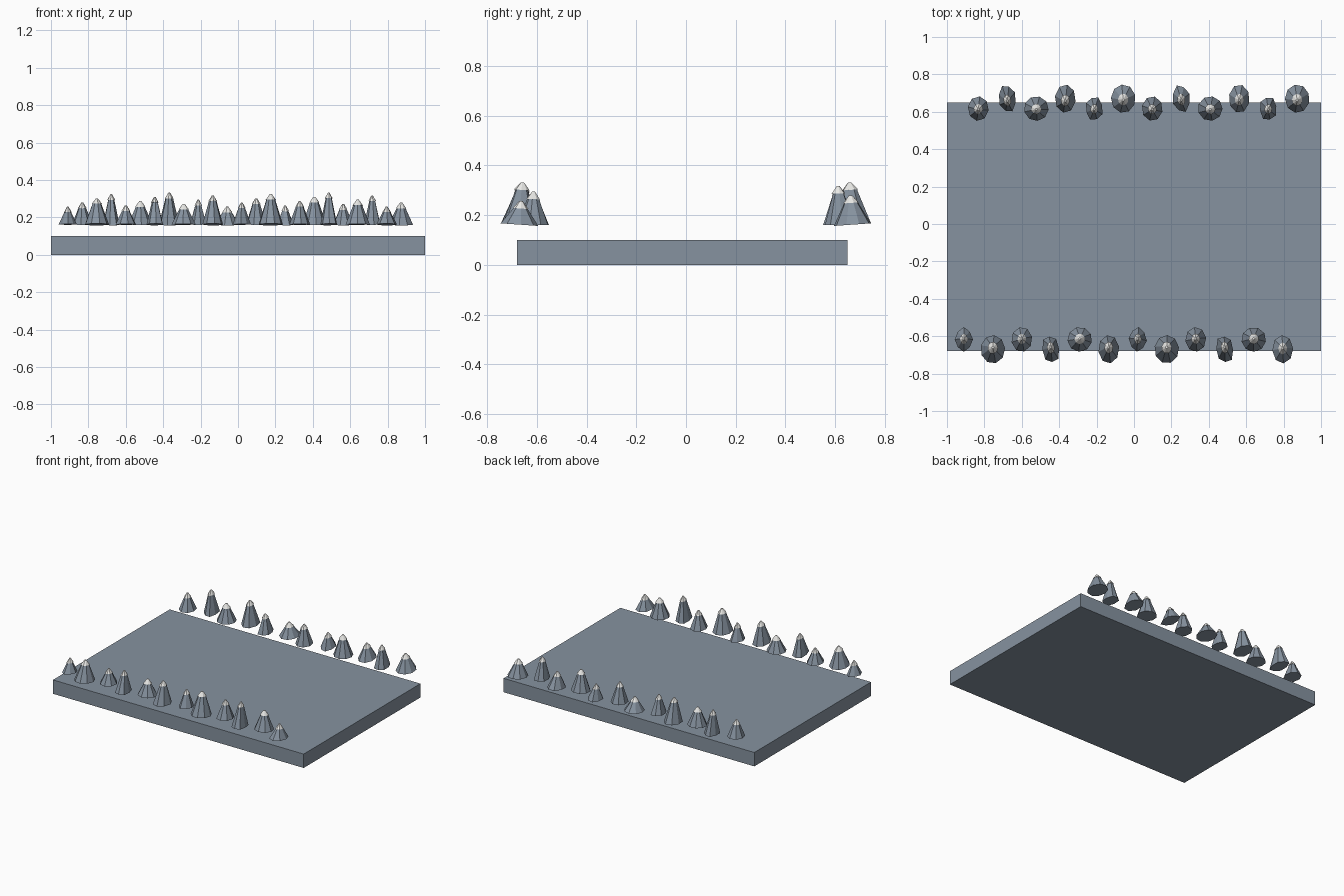
import bpy
import bmesh
import math
from mathutils import Matrix

cube = bpy.data.objects.get("Cube")
if cube:
    bpy.data.objects.remove(cube, do_unlink=True)


def make_material(name, rgb):
    mat = bpy.data.materials.new(name)
    mat.use_nodes = True
    mat.diffuse_color = (*rgb, 1)
    mat.node_tree.nodes["Principled BSDF"].inputs["Base Color"].default_value = (*rgb, 1)
    return mat


stone = make_material("slate grey", (0.24, 0.29, 0.35))
snow = make_material("snow white", (0.80, 0.80, 0.78))


def add_object(name, bm, materials):
    mesh = bpy.data.meshes.new(name)
    bm.to_mesh(mesh)
    bm.free()
    for mat in materials:
        mesh.materials.append(mat)
    obj = bpy.data.objects.new(name, mesh)
    bpy.context.collection.objects.link(obj)
    return obj


def add_frustum(bm, sides, r_low, r_high, z_low, z_high, mat, ridge=0):
    """Faceted cone section; ridge pulls in every second side edge."""
    ret = bmesh.ops.create_cone(
        bm, cap_ends=True, segments=sides, radius1=r_low, radius2=r_high,
        depth=z_high - z_low, matrix=Matrix.Translation((0, 0, (z_low + z_high) / 2)))
    for i, v in enumerate(ret["verts"]):
        if (i // 2) % 2:
            v.co.x *= 1 - ridge
            v.co.y *= 1 - ridge
    for f in {f for v in ret["verts"] for f in v.link_faces}:
        f.material_index = mat


# Base slab
bm = bmesh.new()
bmesh.ops.create_cube(bm, size=1, matrix=Matrix.Translation((0, -0.015, 0.05))
                      @ Matrix.Diagonal((2, 1.33, 0.1, 1)))
add_object("base_slab", bm, [stone])

# Two staggered rows of snow-capped peaks, alternating front and back
BASE_Z = 0.162
WIDTHS = (0.049, 0.056, 0.066)
for k in range(24):
    side = 1 if k % 2 else -1
    outer = (k // 2) % 2
    x = -0.91 + k * 0.0775
    y = side * (0.67 if outer else 0.617)
    height = 0.257 + 0.0075 * (k * 3 % 11) - BASE_Z
    half_depth = 0.076 if outer else 0.066
    narrow = k % 3 == 0
    sides = 8 if narrow else 7 + k % 3
    snow_line = height - 0.028

    bm = bmesh.new()
    add_frustum(bm, sides, 1, 0.36, 0, snow_line, 0, 0.1 if narrow else 0)
    add_frustum(bm, sides, 0.42, 0.09, snow_line - 0.002, height, 1)
    # Turn the facets, stretch to an oval, then lean toward the middle
    shape = (Matrix.Translation((x, y, BASE_Z))
             @ Matrix.Rotation(side * (0.07 if outer else 0.03), 4, "X")
             @ Matrix.Rotation(0.15 if narrow and outer else 0, 4, "Z")
             @ Matrix.Diagonal((WIDTHS[k % 3], half_depth, 1, 1))
             @ Matrix.Rotation(math.radians(k * 37), 4, "Z"))
    bmesh.ops.transform(bm, matrix=shape, verts=bm.verts)
    row = "back" if side > 0 else "front"
    add_object(f"{row}_peak_{k // 2 + 1}", bm, [stone, snow])
